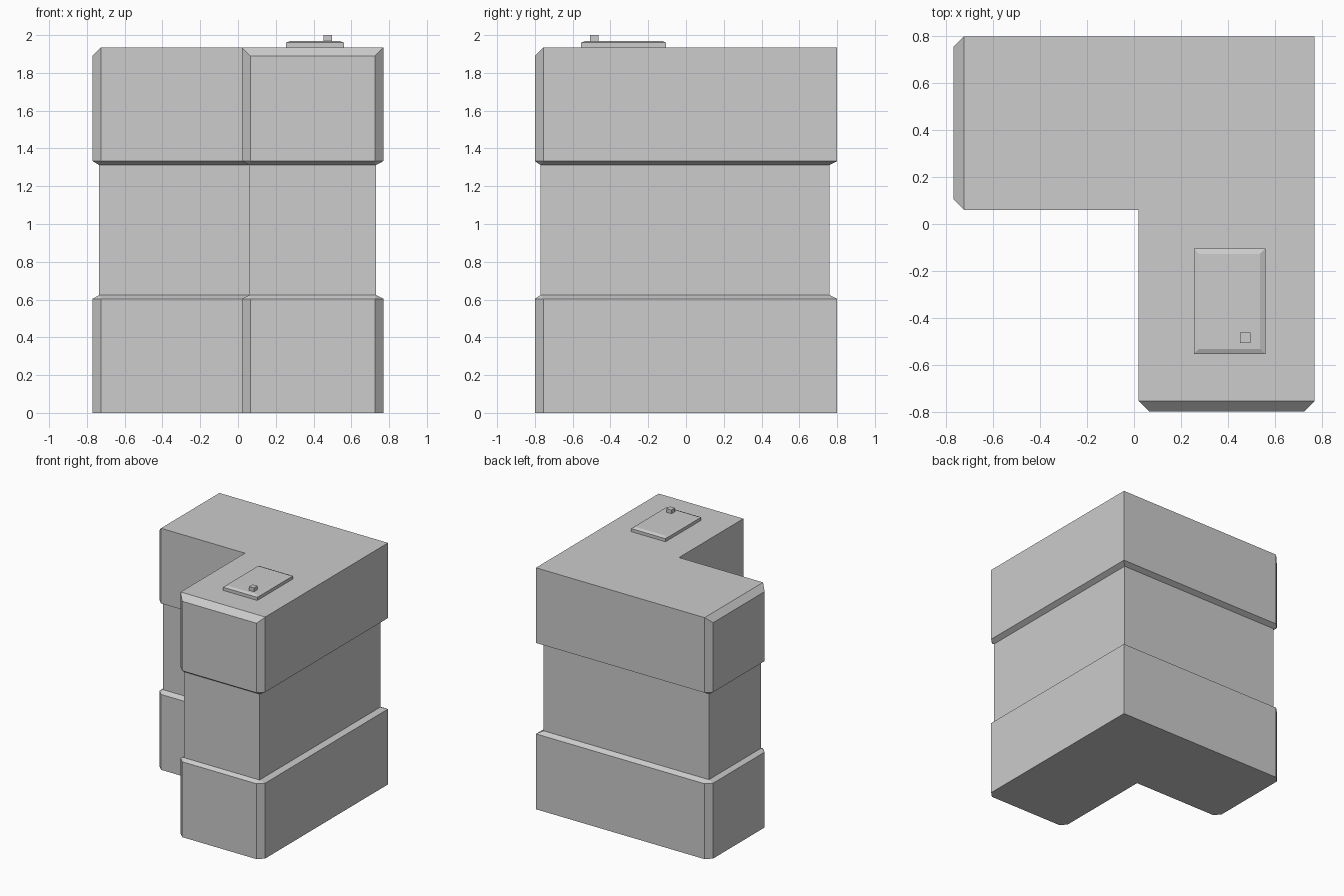
import bpy
import bmesh

if "Cube" in bpy.data.objects:
    bpy.data.objects.remove(bpy.data.objects["Cube"], do_unlink=True)

GREY = (0.604, 0.604, 0.604, 1)
mat = bpy.data.materials.new("plain grey")
mat.use_nodes = True
mat.diffuse_color = GREY
mat.node_tree.nodes["Principled BSDF"].inputs["Base Color"].default_value = GREY


def finish(bm, name):
    """Clean the mesh and turn it into a flat-shaded object."""
    bmesh.ops.remove_doubles(bm, verts=bm.verts[:], dist=0.0005)
    bmesh.ops.recalc_face_normals(bm, faces=bm.faces[:])
    mesh = bpy.data.meshes.new(name)
    bm.to_mesh(mesh)
    bm.free()
    mesh.materials.append(mat)
    obj = bpy.data.objects.new(name, mesh)
    bpy.context.scene.collection.objects.link(obj)
    return obj


def loft(bm, rings):
    """Join successive rings of points with quads; return the vertex rings."""
    loops = [[bm.verts.new(p) for p in ring] for ring in rings]
    for low, high in zip(loops, loops[1:]):
        for i in range(len(low)):
            j = (i + 1) % len(low)
            bm.faces.new((low[i], low[j], high[j], high[i]))
    return loops


def rect(x0, x1, y0, y1, z, inset=0.0):
    x0, x1, y0, y1 = x0 + inset, x1 - inset, y0 + inset, y1 - inset
    return [(x0, y0, z), (x1, y0, z), (x1, y1, z), (x0, y1, z)]


# L-shaped outline with chamfered wing ends, and the recessed sharp-cornered one
W, D, C = 0.77, 0.80, 0.045
IN_X, IN_Y = 0.02, 0.06
R = 0.04
outer = [(-W, IN_Y + C), (-W + C, IN_Y), (IN_X, IN_Y), (IN_X, -D + C), (IN_X + C, -D),
         (W - C, -D), (W, -D + C), (W, D), (-W + C, D), (-W, D - C)]
left, front = -W + 0.035, -D + 0.03
corner_a, corner_b = (left, IN_Y + R), (IN_X + R, front)
corner_c, corner_d = (W - R, front), (left, D - R)
inner = [corner_a, corner_a, (IN_X + R, IN_Y + R), corner_b, corner_b,
         corner_c, corner_c, (W - R, D - R), corner_d, corner_d]
wing_ends = (0, 4, 5, 9)


def level(outline, z):
    return [(x, y, z) for x, y in outline]


# Body: wide base, recessed middle, wide top with sloped wing ends
bm = bmesh.new()
roof = [(x, y, 1.89 if i in wing_ends else 1.935) for i, (x, y) in enumerate(outer)]
loops = loft(bm, [level(outer, 0), level(outer, 0.604), level(inner, 0.624),
                  level(inner, 1.312), level(outer, 1.333), roof])
bm.faces.new(loops[0])
top = loops[-1]
bm.faces.new([v for i, v in enumerate(top) if i not in wing_ends])
bm.faces.new((top[8], top[9], top[0], top[1]))
bm.faces.new((top[3], top[4], top[5], top[6]))
finish(bm, "building_body")

# Roof hatch with bevelled upper edge
bm = bmesh.new()
hatch = (0.255, 0.56, -0.555, -0.105)
loops = loft(bm, [rect(*hatch, 1.935), rect(*hatch, 1.96), rect(*hatch, 1.97, 0.023)])
bm.faces.new(loops[0])
bm.faces.new(loops[-1])
finish(bm, "roof_hatch")

# Small knob on the hatch
bm = bmesh.new()
knob = (0.453, 0.497, -0.507, -0.463)
loops = loft(bm, [rect(*knob, 1.965), rect(*knob, 2.0)])
bm.faces.new(loops[0])
bm.faces.new(loops[-1])
finish(bm, "hatch_knob")
